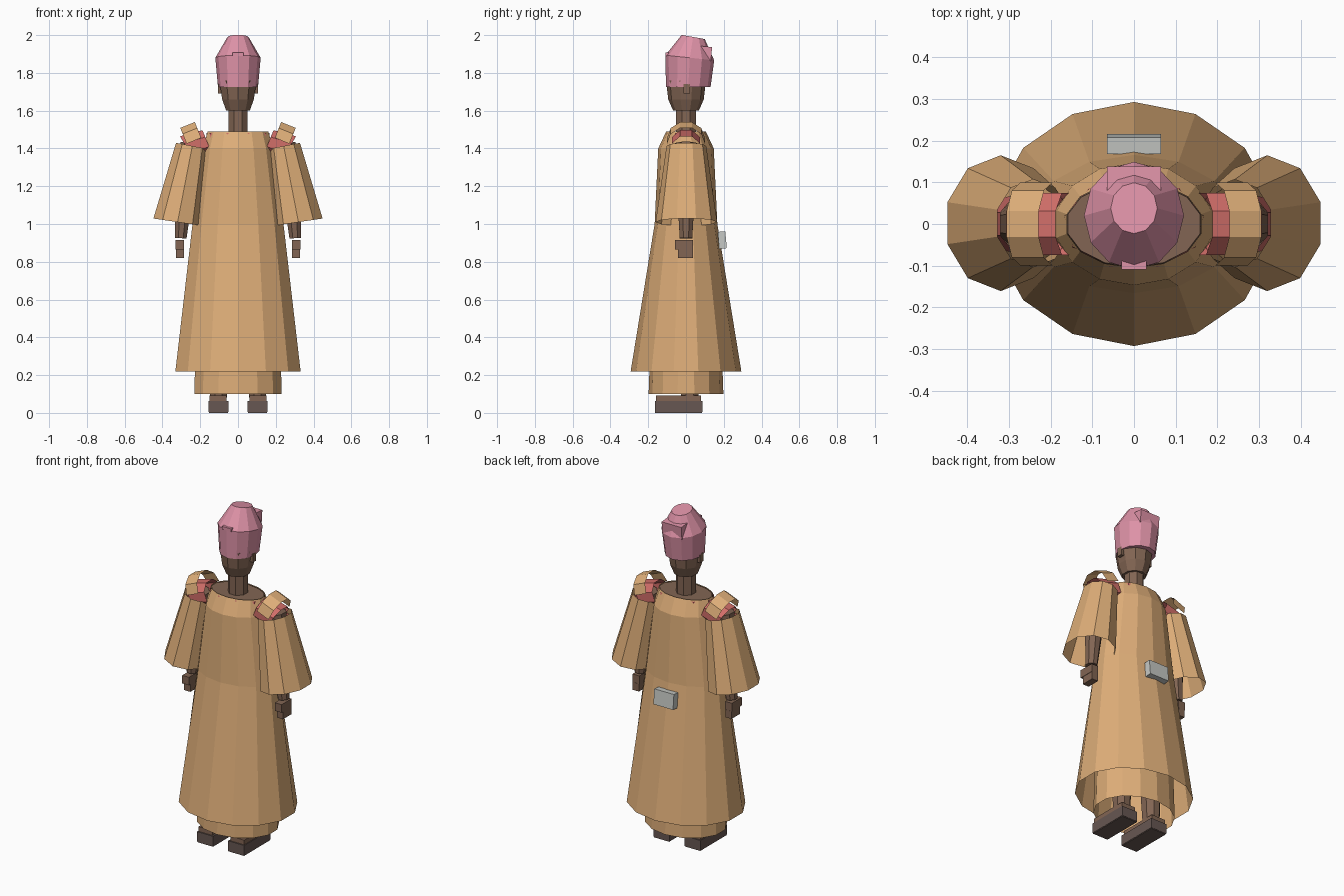
import bpy, bmesh, math
from mathutils import Vector, Matrix

if "Cube" in bpy.data.objects:
    bpy.data.objects.remove(bpy.data.objects["Cube"])


def srgb(*c):
    return [(v / 255 / 12.92 if v < 10 else ((v / 255 + .055) / 1.055) ** 2.4) for v in c] + [1]


def material(name, *c):
    m = bpy.data.materials.new(name)
    m.diffuse_color = srgb(*c)
    m.use_nodes = True
    m.node_tree.nodes["Principled BSDF"].inputs["Base Color"].default_value = m.diffuse_color
    return m


GOLD = material("tan cloth", 221, 173, 120)
PINK = material("pink cloth", 222, 146, 167)
SKIN = material("brown skin", 130, 101, 83)
BOOT = material("dark leather", 103, 87, 82)
RED = material("red cloth", 209, 110, 105)
GREY = material("grey metal", 198, 201, 197)


def finish(name, bm, mat, closed=True):
    if closed:
        bmesh.ops.recalc_face_normals(bm, faces=bm.faces)
    me = bpy.data.meshes.new(name)
    bm.to_mesh(me)
    bm.free()
    me.materials.append(mat)
    ob = bpy.data.objects.new(name, me)
    bpy.context.collection.objects.link(ob)
    return ob


def loft(name, mat, rings, n, phase=0.0, caps=(False, False), arc=360):
    """Rings, bottom to top: (x, y, z, rx, ry, tilt about y, tilt about x) in degrees."""
    bm = bmesh.new()
    loops = []
    full = arc == 360
    for r in rings:
        x, y, z, rx, ry = r[:5]
        ty, tx = (list(r[5:]) + [0, 0])[:2]
        rot = Matrix.Rotation(math.radians(ty), 3, 'Y') @ Matrix.Rotation(math.radians(tx), 3, 'X')
        loop = []
        for i in range(n if full else n + 1):
            a = math.radians(phase + arc * i / n)
            p = rot @ Vector((rx * math.cos(a), ry * math.sin(a), 0))
            loop.append(bm.verts.new(p + Vector((x, y, z))))
        loops.append(loop)
    for a, b in zip(loops, loops[1:]):
        for i in range(n):
            j = (i + 1) % len(a)
            bm.faces.new((a[i], a[j], b[j], b[i]))
    if caps[0]:
        bm.faces.new(loops[0][::-1])
    if caps[1]:
        bm.faces.new(loops[-1])
    return finish(name, bm, mat, all(caps))


def box(name, mat, x, y, z, tilt=0):
    """Box from (min, max) ranges, tilted about x."""
    bm = bmesh.new()
    bmesh.ops.create_cube(bm, size=1)
    size = [b - a for a, b in (x, y, z)]
    mid = Vector([(a + b) / 2 for a, b in (x, y, z)])
    bm.transform(Matrix.Translation(mid) @ Matrix.Rotation(math.radians(tilt), 4, 'X')
                 @ Matrix.Diagonal(size + [1]))
    return finish(name, bm, mat)


def mirrored(ob):
    """Copy a part to the other side."""
    bm = bmesh.new()
    bm.from_mesh(ob.data)
    bm.transform(Matrix.Diagonal((-1, 1, 1, 1)))
    bmesh.ops.reverse_faces(bm, faces=bm.faces)
    finish(ob.name + "_left", bm, ob.data.materials[0], False)


# Robe, underskirt and collar
P14 = 90
loft("outer_gown", GOLD, [(0, 0, .22, .34, .293), (0, 0, 1.0, .247, .166),
                          (0, 0, 1.40, .19, .147), (0, 0, 1.49, .165, .105)], 14, P14)
loft("under_skirt", GOLD, [(0, 0, .10, .237, .198), (0, 0, .60, .225, .18)], 14, P14)
loft("chest", SKIN, [(0, 0, 1.40, .17, .12), (0, 0, 1.484, .163, .103)], 14, P14, (True, True))
loft("undershirt", RED, [(0, 0, 1.42, .172, .122), (0, 0, 1.482, .1695, .1085)], 9, 90)

# Neck and head
loft("neck", SKIN, [(0, 0, 1.46, .056, .056), (0, 0, 1.62, .054, .056)], 8, 22.5, (True, True))
loft("head", SKIN, [(0, .0, 1.60, .066, .068), (0, 0, 1.66, .088, .094),
                    (0, 0, 1.76, .104, .106)], 10, 90, (True, True))

# Wrapped hat with a tied knot at the back
loft("hat", PINK, [(0, .012, 1.725, .106, .118), (0, .02, 1.88, .12, .13, 0, -6),
                   (0, .038, 1.99, .056, .062, 0, -10)], 12, 90, (True, True))
box("hat_knot", PINK, (-.065, .065), (.065, .135), (1.865, 1.94), -5)
box("hat_fold", PINK, (-.03, .03), (-.109, -.08), (1.89, 1.908))

# Pouch on the back
box("back_pouch", GREY, (-.065, .065), (.172, .212), (.87, .96), 5)

# Shoulders, sleeves, arms and feet: made on one side, then mirrored
side = []
side.append(loft("sleeve", GOLD, [(.32, .002, 1.01, .136, .163, -8.5),
                                  (.242, .002, 1.413, .092, .105, -11)], 10, 18))
# Half tube strap over the shoulder, its axis sloping outward and down
strap = [(.272, 0, 1.425, .095, .1, -68), (.195, 0, 1.456, .095, .1, -68)]
side.append(loft("shoulder_strap", GOLD, strap, 5, -90, arc=180))
side.append(loft("shirt_shoulder", RED, [(.27, 0, 1.40, .08, .08, -60),
                                         (.163, 0, 1.435, .072, .08, -68)], 8, 22.5))
side.append(loft("shirt_sleeve", RED, [(.29, 0, 1.22, .062, .07, -10),
                                       (.265, 0, 1.40, .062, .072, -12)], 8, 22.5))
side.append(loft("upper_arm", SKIN, [(.285, 0, 1.16, .05, .05, -6),
                                     (.255, 0, 1.425, .055, .062, -12)], 8, 22.5, (True, True)))
side.append(loft("forearm", SKIN, [(.303, 0, .925, .033, .036, -4),
                                   (.285, 0, 1.16, .05, .05, -6)], 8, 22.5, (True, True)))
side.append(box("palm", SKIN, (.285, .33), (-.058, .036), (.866, .914)))
side.append(box("fingers", SKIN, (.287, .328), (-.042, .037), (.82, .866)))
side.append(box("ear", SKIN, (.085, .107), (-.012, .02), (1.69, 1.74)))
side.append(box("boot_sole", BOOT, (.05, .156), (-.165, .087), (.004, .064)))
side.append(box("boot_heel_pad", BOOT, (.052, .154), (-.163, .085), (0, .006)))
side.append(box("boot_upper", SKIN, (.06, .152), (-.158, .08), (.064, .092)))
side.append(loft("leg", SKIN, [(.104, .02, .08, .048, .05), (.1, .01, .6, .07, .075)],
                 8, 22.5, (True, True)))
for part in side:
    mirrored(part)
    part.name += "_right"
